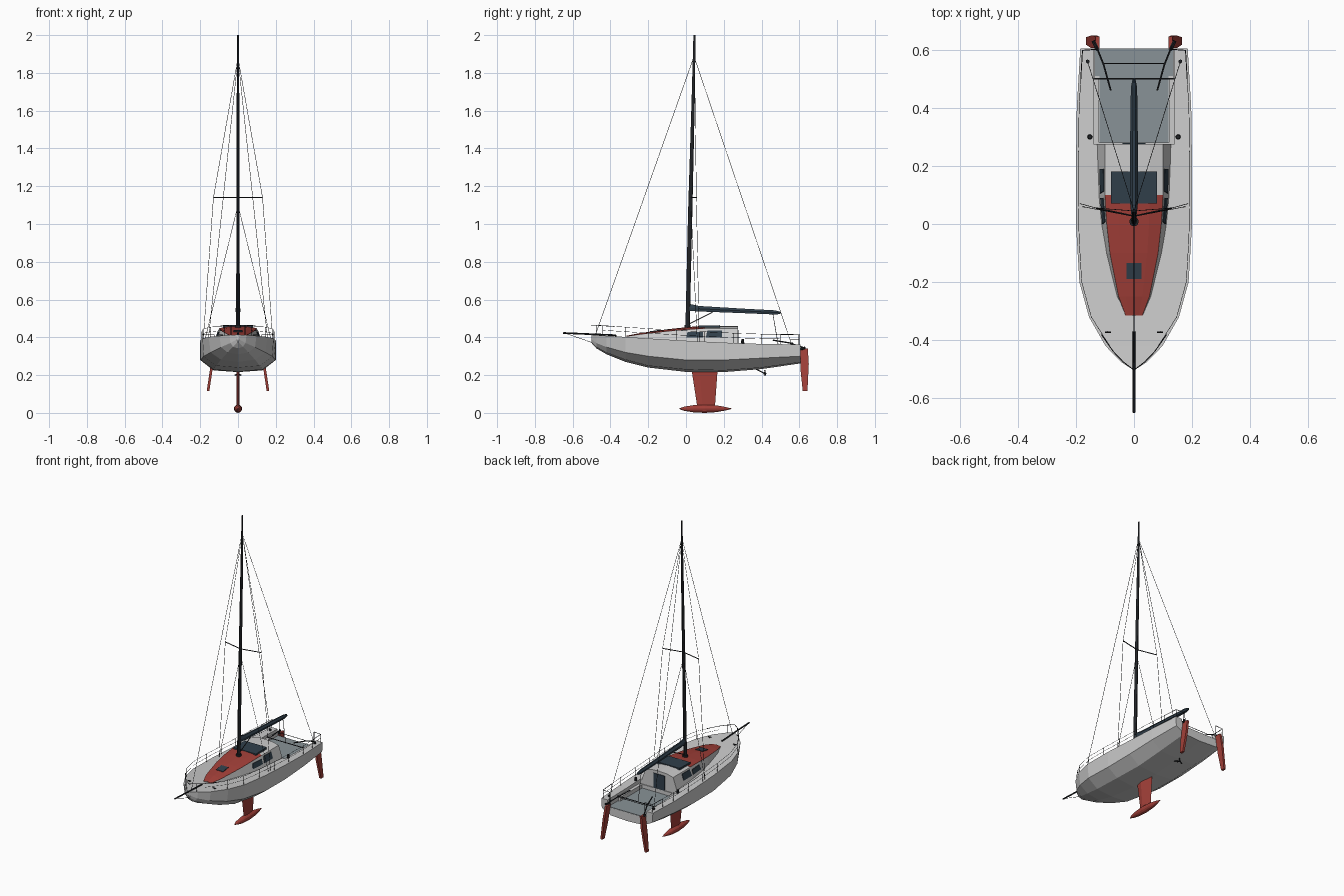
import bpy, bmesh, math
from mathutils import Vector

if "Cube" in bpy.data.objects:
    bpy.data.objects.remove(bpy.data.objects["Cube"])


def material(name, rgb):
    m = bpy.data.materials.new(name)
    m.diffuse_color = (*rgb, 1)
    m.use_nodes = True
    m.node_tree.nodes["Principled BSDF"].inputs["Base Color"].default_value = m.diffuse_color
    return m


RED = material("red_paint", (0.36, 0.05, 0.04))
BLACK = material("black_fittings", (0.015, 0.017, 0.02))
NAVY = material("dark_blue", (0.03, 0.05, 0.07))
FLOOR = material("cockpit_grey", (0.25, 0.29, 0.31))


def finish(name, bm, mat=None):
    bmesh.ops.recalc_face_normals(bm, faces=bm.faces)
    me = bpy.data.meshes.new(name)
    bm.to_mesh(me)
    bm.free()
    ob = bpy.data.objects.new(name, me)
    bpy.context.collection.objects.link(ob)
    if mat:
        me.materials.append(mat)
    return ob


def loft(name, rings, mat=None):
    """Skin a row of closed rings and cap both ends."""
    bm = bmesh.new()
    vs = [[bm.verts.new(p) for p in r] for r in rings]
    n = len(rings[0])
    for a, b in zip(vs, vs[1:]):
        for i in range(n):
            j = (i + 1) % n
            bm.faces.new((a[i], a[j], b[j], b[i]))
    bm.faces.new(vs[0])
    bm.faces.new(vs[-1])
    return finish(name, bm, mat)


def box(name, lo, hi, mat=None):
    (x0, y0, z0), (x1, y1, z1) = lo, hi
    return loft(name, [[(x0, y0, z), (x1, y0, z), (x1, y1, z), (x0, y1, z)] for z in (z0, z1)], mat)


def rod(name, pts, r=0.0012, sides=6, mat=BLACK, r_end=None):
    """Round bar through points; each segment is a small prism."""
    bm = bmesh.new()
    for a, b in zip(pts, pts[1:]):
        a, b = Vector(a), Vector(b)
        d = b - a
        mtx = d.to_track_quat('Z', 'Y').to_matrix().to_4x4()
        mtx.translation = (a + b) / 2
        bmesh.ops.create_cone(bm, cap_ends=True, segments=sides, radius1=r,
                              radius2=r if r_end is None else r_end, depth=d.length, matrix=mtx)
    return finish(name, bm, mat)


def lerp_row(table, y):
    for a, b in zip(table, table[1:]):
        if a[0] <= y <= b[0]:
            t = (y - a[0]) / (b[0] - a[0])
            return [p + (q - p) * t for p, q in zip(a, b)]
    return table[0] if y < table[0][0] else table[-1]


# Hull stations: y, sheer w/z, chine w/z, bilge w/z, keel z
HULL = [(-0.5, .006, .414, .005, .39, .003, .375, .37),
        (-0.475, .045, .412, .04, .37, .026, .35, .342),
        (-0.42, .098, .408, .09, .348, .055, .32, .31),
        (-0.32, .155, .402, .145, .32, .09, .282, .27),
        (-0.2, .188, .394, .182, .30, .115, .25, .24),
        (0.0, .2, .382, .198, .28, .13, .23, .217),
        (0.2, .2, .372, .2, .28, .13, .225, .216),
        (0.4, .197, .365, .196, .29, .13, .24, .232),
        (0.605, .185, .362, .182, .30, .12, .268, .262)]
rings = []
for y, ws, zs, wc, zc, wb, zb, zk in HULL:
    half = [(ws, zs), (wc, zc), (wb, zb)]
    rings.append([(x, y, z) for x, z in half] + [(0, y, zk)]
                 + [(-x, y, z) for x, z in reversed(half)])
hull = loft("hull", rings)

# Cockpit well, open at the transom
for lo, hi in (((-.14, .275, .345), (.14, .7, .5)), ((-.12, .28, .318), (.12, .51, .5)),
               ((-.135, .5, .318), (.135, .7, .5))):
    cutter = box("cockpit_cutter", lo, hi)
    cutter.hide_render = True
    mod = hull.modifiers.new("cockpit", 'BOOLEAN')
    mod.operation, mod.solver, mod.object = 'DIFFERENCE', 'EXACT', cutter
    bpy.context.view_layer.objects.active = hull
    bpy.ops.object.modifier_apply(modifier=mod.name)
    bpy.data.objects.remove(cutter)
box("cockpit_floor", (-.119, .28, .316), (.119, .51, .321), FLOOR)
box("stern_floor", (-.134, .51, .316), (.134, .604, .321), FLOOR)

# Cabin stations: y, base half width, roof half width, roof edge z, roof crown z
CABIN = [(-.315, .033, .029, .404, .407), (-.25, .068, .053, .414, .420),
         (-.1, .102, .083, .431, .441), (0, .118, .094, .440, .452),
         (.1, .126, .1, .446, .460), (.275, .13, .1, .446, .460)]


def roof(y, up=0.0):
    _, wb, wt, ze, zc = lerp_row(CABIN, y)
    m = wt * .55
    return [(-wt, y, ze + up), (-m, y, zc - .003 + up), (0, y, zc + up),
            (m, y, zc - .003 + up), (wt, y, ze + up)]


loft("cabin", [[(-r[1], r[0], .36), *roof(r[0]), (r[1], r[0], .36)] for r in CABIN])
loft("red_roof", [roof(y, -.004) + roof(y, .0015)[::-1] for y in (-.315, -.25, -.1, 0, .1)], RED)


def roof_panel(name, w, y0, y1, mat):
    zs = [lerp_row(CABIN, y)[4] for y in (y0, y1)]
    loft(name, [[(-w, y, z - .012), (w, y, z - .012), (w, y, z + .004), (-w, y, z + .004)]
                for y, z in zip((y0, y1), zs)], mat)


roof_panel("main_hatch", .08, .07, .18, NAVY)
roof_panel("bow_hatch", .025, -.19, -.135, NAVY)
box("companionway_door", (-.04, .272, .345), (.04, .279, .44), NAVY)


def wall(y, z, out):
    _, wb, wt, ze, _ = lerp_row(CABIN, y)
    return wb + (wt - wb) * (z - .36) / (ze - .36) + out


for s, side in ((-1, "left"), (1, "right")):
    # Cabin windows
    for i, (y0, y1, z0, z1) in enumerate(((.0, .09, .398, .428), (.105, .19, .398, .437))):
        q = [(y0, z0), (y1, z0), (y1, z1), (y0 + .008, z1)]
        loft(f"{side}_window_{i}", [[(s * wall(y, z, o), y, z) for y, z in q]
                                    for o in (-.003, .003)], NAVY)

    # Canted rudder with a tiller
    prof = [(.605, .34), (.645, .34), (.65, .26), (.643, .115), (.618, .115), (.606, .23)]
    loft(f"{side}_rudder", [[(s * (.125 + (.34 - z) * .15 + o), y, z) for y, z in prof]
                            for o in (-.007, .007)], RED)
    rod(f"{side}_rudder_head", [(s * .125, .6, .335), (s * .14, .63, .345)], .007)
    rod(f"{side}_tiller", [(s * .135, .625, .345), (s * .105, .55, .37), (s * .08, .46, .385)], .0035)

    # Deck fittings
    rod(f"{side}_winch", [(s * .152, .3, .365), (s * .152, .3, .39)], .009, 10, BLACK, .007)
    rod(f"{side}_bow_cleat", [(s * .08, -.372, .412), (s * .1, -.372, .412)], .003)
    rod(f"{side}_bow_cleat_base", [(s * .09, -.372, .4), (s * .09, -.372, .412)], .003)
    rod(f"{side}_stern_cleat", [(s * .16, .56, .355), (s * .16, .56, .372)], .007)

    # Spreader and standing rigging
    tip = (s * .13, .055, 1.14)
    rod(f"{side}_spreader", [(0, .027, 1.14), tip], .003)
    rod(f"{side}_upper_shroud", [(0, .045, 1.88), tip, (s * .185, .07, .375)])
    rod(f"{side}_lower_shroud", [(0, .026, 1.1), (s * .178, .06, .375)])
    rod(f"{side}_backstay", [(0, .045, 1.88), (s * .16, .56, .36)])

    # Guard rail with stanchions following the sheer
    def rail(y, h):
        r = lerp_row(HULL, y)
        return (s * max(r[1] - .008, 0), y, r[2] + h)

    ys = (-.44, -.32, -.2, -.05, .1, .25, .4, .5, .598)
    for h in (.028, .052):
        rod(f"{side}_guard_wire_{int(h * 1000)}", [rail(y, h) for y in ys], .0009)
    for i, y in enumerate(ys):
        rod(f"{side}_stanchion_{i}", [rail(y, -.005), rail(y, .053)], .0014)
    rod(f"{side}_bow_pulpit", [rail(-.38, .052), rail(-.44, .052), rail(-.475, .052),
                               (0, -.503, .464)], .0018)
    rod(f"{side}_bow_pulpit_leg", [rail(-.475, 0), rail(-.475, .052)], .0018)
    rod(f"{side}_stern_pulpit", [rail(.5, .052), rail(.598, .052), (s * .125, .602, .414),
                                 (s * .125, .602, .32)], .0018)

# Fin keel with a pointed bulb
loft("keel_fin", [[(0, a, z), (.008, a + .3 * (b - a), z), (0, b, z), (-.008, a + .3 * (b - a), z)]
                  for a, b, z in ((.06, .153, .03), (.03, .167, .225))], RED)
bulb = [(-.035, .002), (-.01, .011), (.04, .019), (.1, .022), (.16, .018), (.21, .009), (.24, .002)]
loft("keel_bulb", [[(r * math.cos(math.tau * i / 12), y, .022 + r * math.sin(math.tau * i / 12))
                    for i in range(12)] for y, r in bulb], RED)


# Mast, boom and bowsprit
def oval(y, z, rx, ry, n=10):
    return [(rx * math.cos(math.tau * i / n), y + ry * math.sin(math.tau * i / n), z) for i in range(n)]


loft("mast", [oval(.008, .44, .01, .012), oval(.022, 1.05, .0085, .012),
              oval(.038, 1.65, .007, .009), oval(.045, 2.0, .004, .006)], BLACK)
rod("mast_collar", [(0, .008, .445), (0, .008, .465)], .016, 12)
loft("boom", [[(-w, y, b), (w, y, b), (w * 1.2, y, (b + t) / 2), (w * .4, y, t),
               (-w * .4, y, t), (-w * 1.2, y, (b + t) / 2)]
              for y, w, b, t in ((.012, .006, .54, .578), (.07, .011, .537, .566),
                                 (.3, .011, .528, .552), (.47, .009, .521, .543),
                                 (.5, .004, .523, .535))], NAVY)
rod("boom_vang", [(0, .015, .47), (0, .14, .533)], .0025)
rod("mainsheet", [(0, .46, .523), (0, .49, .35)], .0015)
rod("bowsprit", [(0, -.37, .411), (0, -.65, .423)], .0045, 8)
rod("bobstay", [(0, -.64, .422), (0, -.49, .37)])
rod("forestay", [(0, .04, 1.88), (0, -.48, .412)])

# Cockpit bars and propeller
rod("mainsheet_track", [(-.14, .5, .348), (.14, .5, .348)], .003)
rod("tiller_link", [(-.106, .553, .37), (.106, .553, .37)], .0018)
rod("propeller_shaft", [(0, .36, .237), (0, .42, .207)], .003)
rod("propeller_hub", [(0, .412, .211), (0, .424, .205)], .006, 8)
for i in range(3):
    a = math.tau * i / 3 + math.pi / 2
    rod(f"propeller_blade_{i}", [(0, .418, .208), (.02 * math.cos(a), .418, .208 + .02 * math.sin(a))],
        .0025, 6, BLACK, .004)
